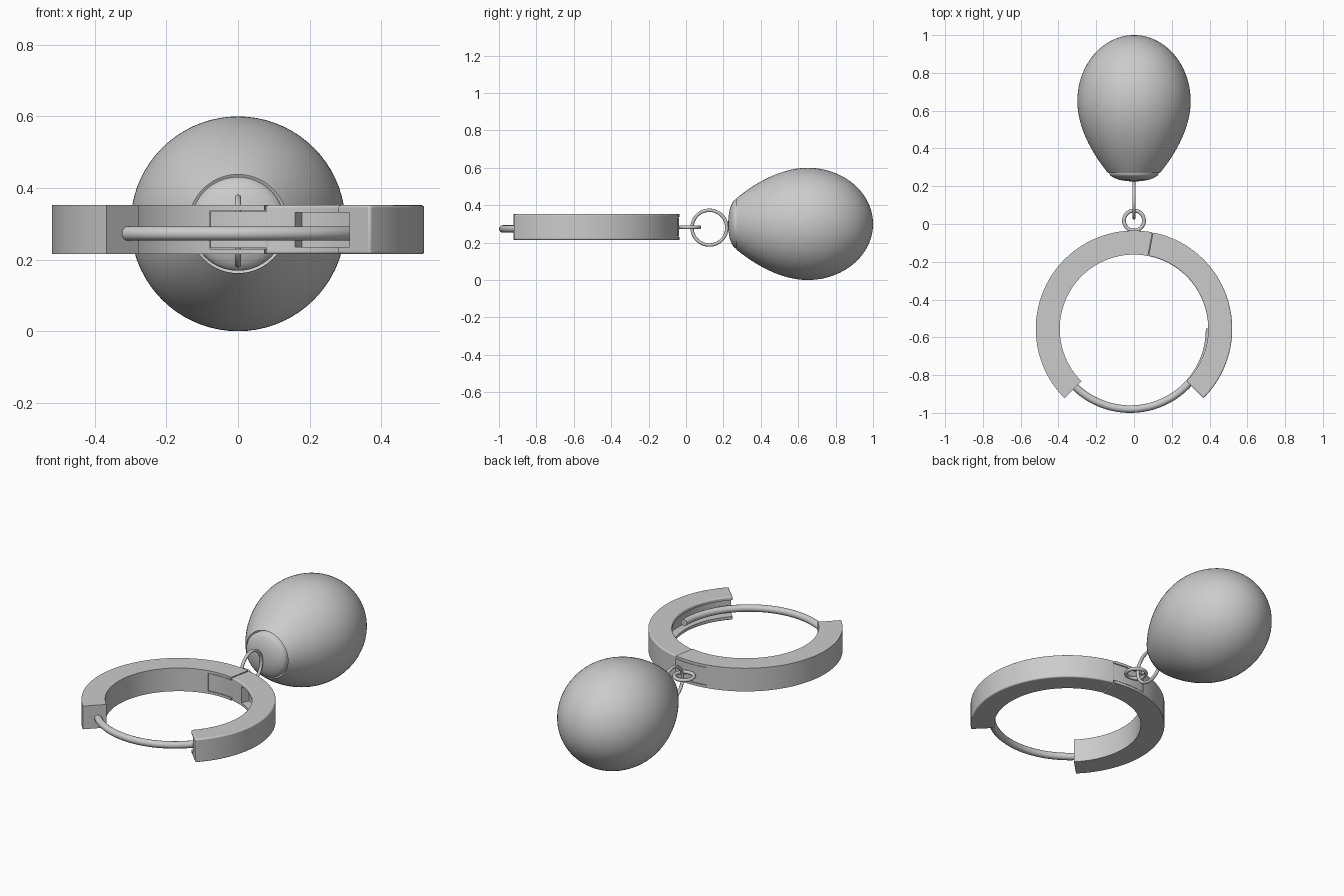
import bpy, bmesh
from math import sin, cos, pi, radians
from mathutils import Matrix

if "Cube" in bpy.data.objects:
    bpy.data.objects.remove(bpy.data.objects["Cube"])

CX, CY = 0.0, -0.555            # hoop centre
R_IN, R_OUT, Z0, Z1 = 0.393, 0.52, 0.215, 0.352


def finish(name, bm, angle=35):
    bmesh.ops.recalc_face_normals(bm, faces=bm.faces)
    me = bpy.data.meshes.new(name)
    bm.to_mesh(me)
    bm.free()
    ob = bpy.data.objects.new(name, me)
    bpy.context.collection.objects.link(ob)
    smooth(ob, angle)
    return ob


def activate(ob):
    bpy.ops.object.select_all(action='DESELECT')
    ob.select_set(True)
    bpy.context.view_layer.objects.active = ob


def smooth(ob, angle=35):
    activate(ob)
    bpy.ops.object.shade_smooth_by_angle(angle=radians(angle))


def sector(name, a0, a1, r0=R_IN, r1=R_OUT, z0=Z0, z1=Z1):
    """Solid arc block around the hoop centre, angles in degrees."""
    bm = bmesh.new()
    n = max(4, int((a1 - a0) / 2))
    rings = []
    for i in range(n + 1):
        a = radians(a0 + (a1 - a0) * i / n)
        rings.append([bm.verts.new((CX + r * cos(a), CY + r * sin(a), z))
                      for r, z in ((r0, z0), (r1, z0), (r1, z1), (r0, z1))])
    for p, q in zip(rings, rings[1:]):
        for j in range(4):
            k = (j + 1) % 4
            bm.faces.new((p[j], p[k], q[k], q[j]))
    bm.faces.new(rings[0])
    bm.faces.new(rings[-1])
    return finish(name, bm)


def boolean(ob, other, op):
    m = ob.modifiers.new("cut", 'BOOLEAN')
    m.operation, m.solver, m.object = op, 'EXACT', other
    activate(ob)
    bpy.ops.object.modifier_apply(modifier=m.name)
    bpy.data.objects.remove(other)
    smooth(ob)


def tube(name, pts, rad, closed=False):
    cu = bpy.data.curves.new(name, 'CURVE')
    cu.dimensions = '3D'
    cu.bevel_depth, cu.bevel_resolution, cu.use_fill_caps = rad, 4, True
    sp = cu.splines.new('POLY')
    sp.points.add(len(pts) - 1)
    for p, c in zip(sp.points, pts):
        p.co = (*c, 1)
    sp.use_cyclic_u = closed
    ob = bpy.data.objects.new(name, cu)
    bpy.context.collection.objects.link(ob)
    activate(ob)
    bpy.ops.object.convert(target='MESH')
    smooth(bpy.context.object, 50)


def lathe(name, profile, z, steps=72):
    """Revolve (radius, y) points around a y-parallel axis at height z."""
    bm = bmesh.new()
    vs = [bm.verts.new((r, y, z)) for r, y in profile]
    es = [bm.edges.new(e) for e in zip(vs, vs[1:])]
    bmesh.ops.spin(bm, geom=vs + es, cent=(0, 0, z), axis=(0, 1, 0),
                   angle=2 * pi, steps=steps)
    bmesh.ops.remove_doubles(bm, verts=bm.verts, dist=1e-5)
    return finish(name, bm, 40)


# left hoop half with a slot for the hinge tongue
left = sector("hoop_left_half", 79.2, 225)
boolean(left, sector("slot_cutter", 70, 101.5, 0.3, 0.6, 0.230, 0.337), 'DIFFERENCE')

# right hoop half: softened edges, hinge tongue, inner channel for the wire
right = sector("hoop_right_half", -45, 78.8)
bev = right.modifiers.new("soft", 'BEVEL')
bev.width, bev.segments, bev.limit_method = 0.007, 3, 'ANGLE'
activate(right)
bpy.ops.object.modifier_apply(modifier=bev.name)
boolean(right, sector("tongue", 76, 101.2, R_IN + 0.002, R_OUT - 0.002, 0.233, 0.334), 'UNION')
boolean(right, sector("channel_cutter", -52, 66, 0.33, 0.44, 0.235, 0.332), 'DIFFERENCE')

# ear wire closing the gap
arc = [radians(-136 + 137 * i / 60) for i in range(61)]
tube("ear_wire", [(-0.02 + 0.42 * cos(a), -0.56 + 0.42 * sin(a), 0.273) for a in arc], 0.02)

# two linked rings
turn = [2 * pi * i / 64 for i in range(64)]
tube("flat_ring", [(0.053 * cos(a), 0.018 + 0.053 * sin(a), 0.282) for a in turn], 0.01, True)
tube("upright_ring", [(0, 0.125 + 0.093 * cos(a), 0.28 + 0.093 * sin(a)) for a in turn], 0.009, True)

# egg-shaped drop, fuller at the far end
egg = []
for i in range(25):
    d = 0.38 * (1 - i / 24)
    egg.append((0.3 * (1 - (d / 0.526) ** 1.89), 0.65 - d))
for i in range(1, 25):
    t = pi / 2 * i / 24
    egg.append((0.3 * cos(t) if i < 24 else 0, 0.65 + 0.35 * sin(t)))
lathe("egg_drop", egg, 0.3)

# shallow domed cap on the narrow end
lathe("drop_cap", [(0, 0.225), (0.04, 0.227), (0.08, 0.234), (0.11, 0.246),
                   (0.125, 0.256), (0.131, 0.265), (0.131, 0.285), (0, 0.285)], 0.3)
